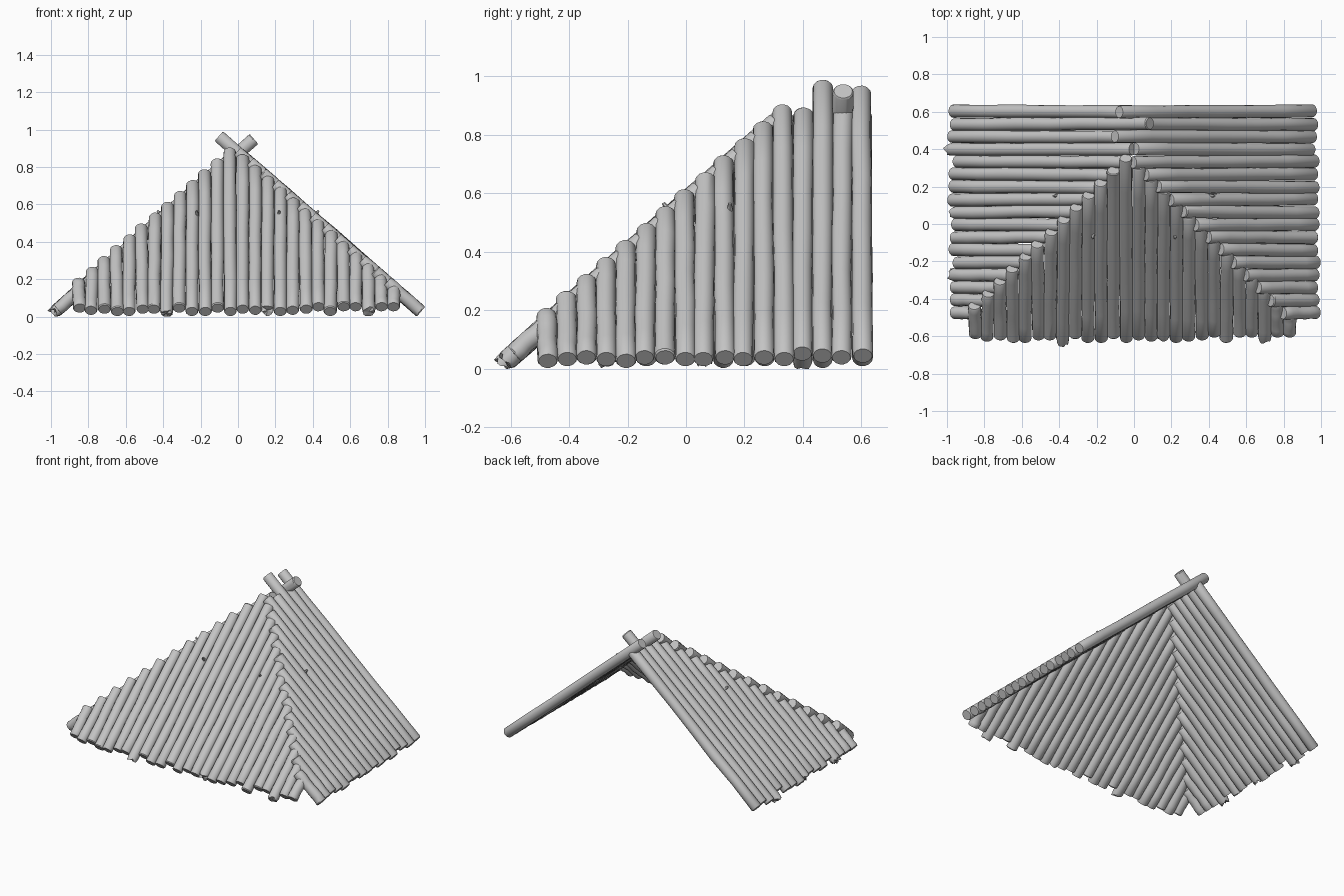
import bpy, bmesh, math, random
from mathutils import Vector

random.seed(4)
if "Cube" in bpy.data.objects:
    bpy.data.objects.remove(bpy.data.objects["Cube"], do_unlink=True)

wood = bpy.data.materials.new("grey_wood")
wood.use_nodes = True
grey = (0.55, 0.55, 0.55, 1)
wood.diffuse_color = grey
wood.node_tree.nodes["Principled BSDF"].inputs["Base Color"].default_value = grey

RADIUS = 0.035
PITCH = 0.0673
STEP = 0.058      # height gained by each log along a hip
SIDES = 14
made = []


def finish(name, bm):
    bmesh.ops.recalc_face_normals(bm, faces=bm.faces)
    mesh = bpy.data.meshes.new(name)
    bm.to_mesh(mesh)
    bm.free()
    mesh.materials.append(wood)
    obj = bpy.data.objects.new(name, mesh)
    bpy.context.collection.objects.link(obj)
    made.append(obj)


def log(name, foot, head, splintered=False):
    """A slightly crooked pole with softened ends."""
    foot, head = Vector(foot), Vector(head)
    axis = (head - foot).normalized()
    length = (head - foot).length
    u = axis.orthogonal().normalized()
    v = axis.cross(u)
    soft = 0.006
    inner = [soft + (length - 2 * soft) * k / 6 for k in range(7)]
    stations = [0] + inner + [length]
    bm = bmesh.new()
    rings = []
    for k, d in enumerate(stations):
        end = k in (0, len(stations) - 1)
        r = RADIUS * (0.9 if end else random.uniform(0.95, 1.03))
        bend = Vector() if k < 2 or k > 6 else (u * random.uniform(-1, 1) + v * random.uniform(-1, 1)) * 0.002
        ring = []
        for s in range(SIDES):
            a = math.tau * s / SIDES
            chip = random.uniform(0, 0.03) if splintered and k == 0 else 0
            p = foot + axis * (d - chip) + bend + (u * math.cos(a) + v * math.sin(a)) * r
            p.z = max(p.z, 0)
            ring.append(bm.verts.new(p))
        rings.append(ring)
    for low, high in zip(rings, rings[1:]):
        for s in range(SIDES):
            t = (s + 1) % SIDES
            bm.faces.new((low[s], low[t], high[t], high[s]))
    for ring in (rings[0], rings[-1]):
        centre = bm.verts.new(sum((w.co for w in ring), Vector()) / SIDES)
        for s in range(SIDES):
            bm.faces.new((centre, ring[s], ring[(s + 1) % SIDES]))
    finish(name, bm)


def side_point(sign, y, z):
    return (sign * (0.978 - (z - 0.027) / 0.868), y, z)


def front_point(x, z):
    return (x, -0.615 + (z - 0.027) / 0.883, z)


def foot_height():
    return 0.027 + random.choice((0, 0.006, 0.012, 0.018, 0.025))


# Side slopes: the left one overlaps the hip, a few poles cross past the ridge
crossing = {(1, 14): 0.99, (1, 16): 0.97, (-1, 15): 0.975}
for sign, label, start in ((1, "left", 0.21), (-1, "right", 0.18)):
    for i in range(17):
        y = -0.475 + PITCH * i
        limit = 0.906 if i < 13 else 0.895
        top = crossing.get((sign, i), min(start + STEP * i, limit)) - 0.025
        lean = random.uniform(-0.004, 0.004)
        log(f"{label}_slope_log_{i + 1}",
            side_point(sign, y - lean, foot_height()),
            side_point(sign, y + lean, top), splintered=i % 5 == 3 and sign < 0)

# Front slope: poles rise to a peak beneath the ridge
for i in range(26):
    x = -0.85 + PITCH * i
    top = (0.21 + STEP * i if i < 13 else 0.87 - STEP * (i - 13)) - 0.025
    lean = random.uniform(-0.004, 0.004)
    log(f"front_slope_log_{i + 1}", front_point(x - lean, foot_height()),
        front_point(x + lean, top), splintered=i % 8 == 7)


# Small broken twigs on the slopes
def knot(name, base, normal):
    normal = Vector(normal).normalized()
    bm = bmesh.new()
    bmesh.ops.create_cone(bm, cap_ends=True, segments=6, radius1=0.012, radius2=0.005, depth=0.03)
    turn = normal.to_track_quat("Z", "Y")
    for w in bm.verts:
        w.co = turn @ w.co + Vector(base) + normal * RADIUS
    finish(name, bm)


for sign, label in ((1, "left"), (-1, "right")):
    knot(f"{label}_slope_knot", side_point(sign, 0.15, 0.53), (sign * 0.66, 0, 0.75))
    knot(f"front_{label}_knot", front_point(sign * 0.22, 0.53), (0, -0.66, 0.75))

# Smooth bark with sharp cut ends
bpy.ops.object.select_all(action="DESELECT")
for obj in made:
    obj.select_set(True)
bpy.context.view_layer.objects.active = made[0]
bpy.ops.object.shade_smooth_by_angle(angle=math.radians(35))
